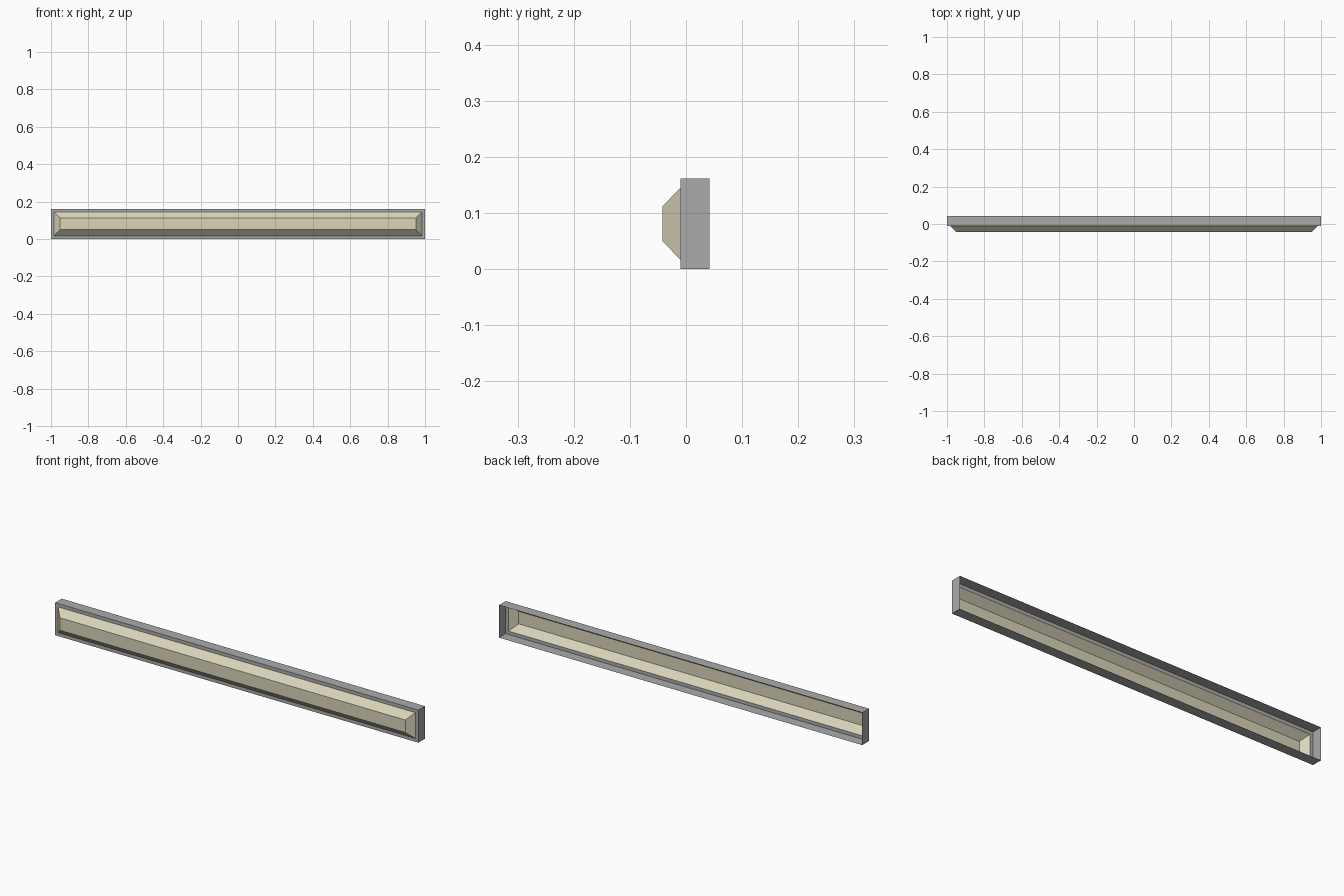
import bpy
import bmesh

cube = bpy.data.objects.get("Cube")
if cube:
    bpy.data.objects.remove(cube, do_unlink=True)

MID_Z = 0.081


def make_material(name, rgb):
    mat = bpy.data.materials.new(name)
    mat.use_nodes = True
    mat.diffuse_color = (*rgb, 1)
    mat.node_tree.nodes["Principled BSDF"].inputs["Base Color"].default_value = (*rgb, 1)
    return mat


def loft_shell(name, sections, mat, cap_front=False):
    """Join rectangles (half width, half height, y), listed back to front."""
    bm = bmesh.new()
    rings = []
    for w, h, y in sections:
        corners = ((-w, -h), (w, -h), (w, h), (-w, h))
        rings.append([bm.verts.new((x, y, MID_Z + z)) for x, z in corners])
    for back, front in zip(rings, rings[1:]):
        for i in range(4):
            j = (i + 1) % 4
            bm.faces.new((front[i], back[i], back[j], front[j]))
    if cap_front:
        bm.faces.new(rings[-1])
    mesh = bpy.data.meshes.new(name)
    bm.to_mesh(mesh)
    bm.free()
    mesh.materials.append(mat)
    obj = bpy.data.objects.new(name, mesh)
    bpy.context.collection.objects.link(obj)
    return obj


grey = make_material("grey metal", (0.41, 0.41, 0.415))
cream = make_material("cream diffuser", (0.70, 0.66, 0.49))

# Open-backed housing: side walls, then the narrow front rim
loft_shell("housing", [(1.0, 0.081, 0.042), (1.0, 0.081, -0.01),
                       (0.984, 0.064, -0.01)], grey)

# Hollow bevelled diffuser standing out from the rim
loft_shell("diffuser", [(0.984, 0.064, -0.01), (0.951, 0.031, -0.042)],
           cream, cap_front=True)
